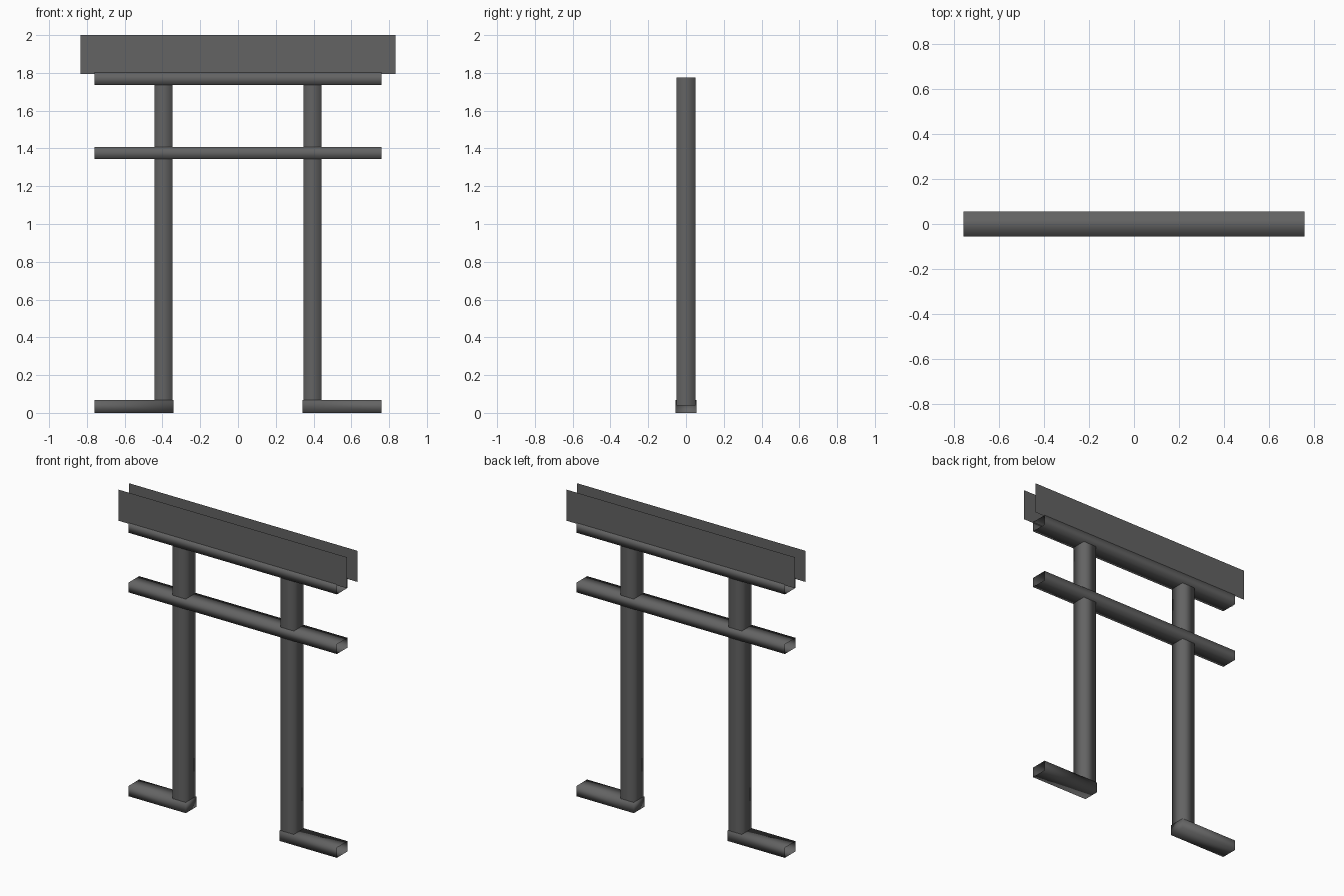
import bpy, bmesh

if "Cube" in bpy.data.objects:
    bpy.data.objects.remove(bpy.data.objects["Cube"])

# One dark grey for the whole gate
grey = bpy.data.materials.new("dark_grey")
grey.diffuse_color = (0.125, 0.125, 0.125, 1)
grey.use_nodes = True
grey.node_tree.nodes["Principled BSDF"].inputs["Base Color"].default_value = grey.diffuse_color


def finish(name, bm, smooth):
    mesh = bpy.data.meshes.new(name)
    bm.to_mesh(mesh)
    bm.free()
    mesh.materials.append(grey)
    for p in mesh.polygons:
        p.use_smooth = smooth
    obj = bpy.data.objects.new(name, mesh)
    bpy.context.collection.objects.link(obj)
    return obj


def open_box(name, x, y, z, open_dirs):
    """Box between (min, max) pairs, without the faces listed as (axis, sign)."""
    bm = bmesh.new()
    bmesh.ops.create_cube(bm, size=1)
    bm.normal_update()
    gone = [f for f in bm.faces
            if any(f.normal[a] * s > 0.9 for a, s in open_dirs)]
    bmesh.ops.delete(bm, geom=gone, context='FACES')
    for v in bm.verts:
        for i, (lo, hi) in enumerate((x, y, z)):
            v.co[i] = lo if v.co[i] < 0 else hi
    return finish(name, bm, True)


DEPTH = (-0.056, 0.056)

# Cross beams: square tubes with open ends
for name, z in (("upper_beam", (1.736, 1.801)), ("lower_beam", (1.343, 1.407))):
    open_box(name, (-0.76, 0.76), DEPTH, z, [(0, 1), (0, -1)])

# Posts and feet; each foot is open at its outer end
for side, s in (("left", -1), ("right", 1)):
    post_x = sorted((s * 0.346, s * 0.442))
    foot_x = sorted((s * 0.341, s * 0.76))
    open_box(side + "_post", post_x, (-0.05, 0.05), (0.04, 1.775),
             [(2, 1), (2, -1)])
    open_box(side + "_foot", foot_x, DEPTH, (0, 0.067), [(0, s)])

# Top boards: two single sheets, front and back
for name, s in (("front_top_board", -1), ("back_top_board", 1)):
    bm = bmesh.new()
    corners = [(-0.834, 1.795), (0.834, 1.795), (0.834, 2.0), (-0.834, 2.0)]
    verts = [bm.verts.new((-s * x, s * 0.055, z)) for x, z in corners]
    bm.faces.new(verts)
    finish(name, bm, False)
